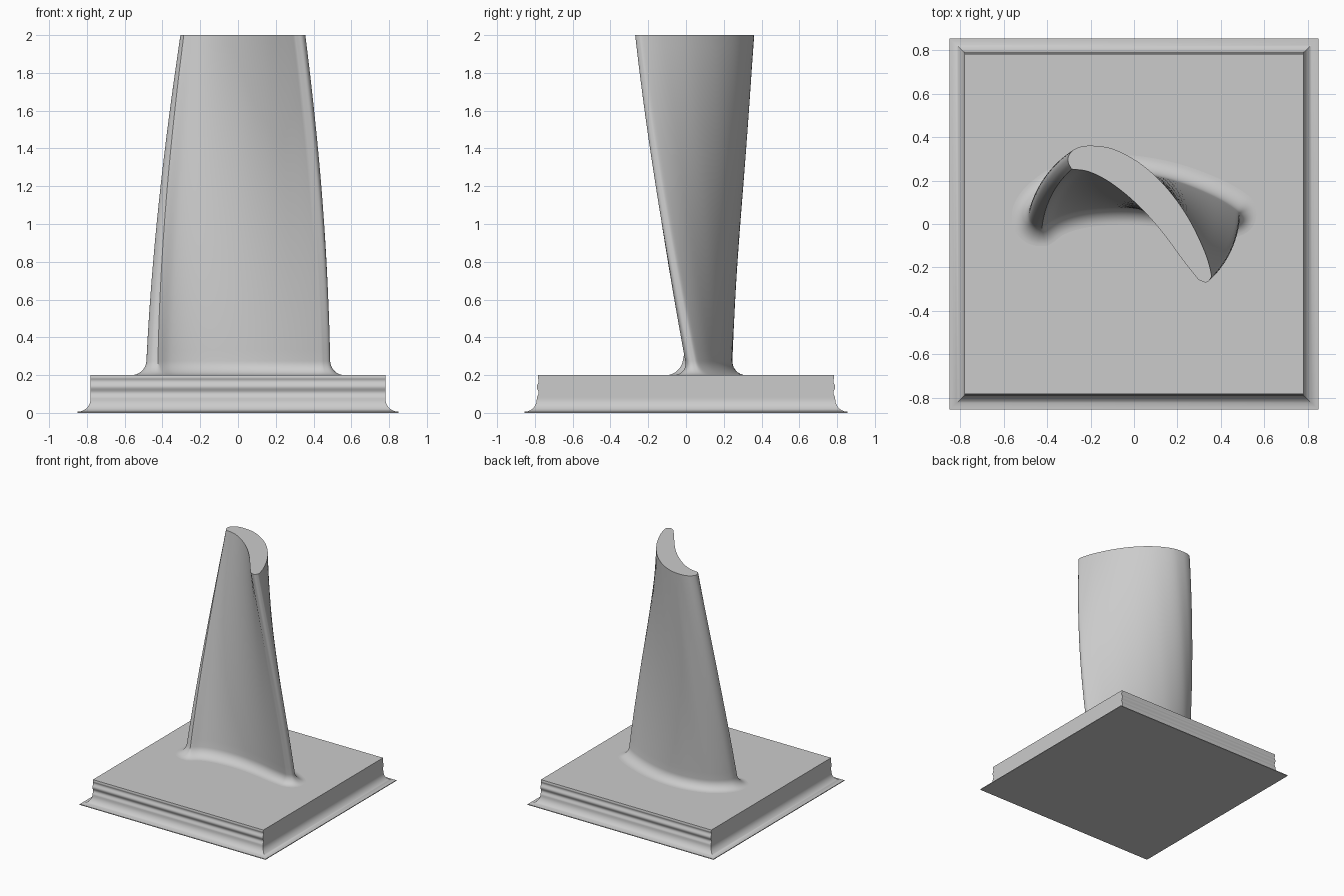
import bpy, bmesh, math
from mathutils import Vector, Matrix

cube = bpy.data.objects.get("Cube")
if cube:
    bpy.data.objects.remove(cube)

grey = bpy.data.materials.new("plain grey")
grey.use_nodes = True
COLOUR = (0.6, 0.6, 0.6, 1)
grey.diffuse_color = COLOUR
grey.node_tree.nodes["Principled BSDF"].inputs["Base Color"].default_value = COLOUR


def loft(name, rings, angle):
    """Skin closed rings of points, cap both ends and shade smooth."""
    bm = bmesh.new()
    loops = [[bm.verts.new(p) for p in ring] for ring in rings]
    n = len(loops[0])
    for a, b in zip(loops, loops[1:]):
        for i in range(n):
            j = (i + 1) % n
            bm.faces.new((a[i], a[j], b[j], b[i]))
    bm.faces.new(loops[0][::-1])
    bm.faces.new(loops[-1])
    bmesh.ops.recalc_face_normals(bm, faces=bm.faces)
    mesh = bpy.data.meshes.new(name)
    bm.to_mesh(mesh)
    bm.free()
    mesh.materials.append(grey)
    obj = bpy.data.objects.new(name, mesh)
    bpy.context.collection.objects.link(obj)
    bpy.ops.object.select_all(action="DESELECT")
    obj.select_set(True)
    bpy.context.view_layer.objects.active = obj
    bpy.ops.object.shade_smooth_by_angle(angle=math.radians(angle))
    return obj


def spline(pts, steps):
    """Smooth open curve through the points."""
    p = [Vector(q) for q in pts]
    p = [2 * p[0] - p[1]] + p + [2 * p[-1] - p[-2]]
    out = []
    for a, b, c, d in zip(p, p[1:], p[2:], p[3:]):
        for k in range(steps):
            t = k / steps
            out.append(0.5 * (2 * b + (c - a) * t + (2 * a - 5 * b + 4 * c - d) * t ** 2
                              + (3 * b - a - 3 * c + d) * t ** 3))
    return out + [p[-2]]


# Square base: concave flare at the foot, shallow ridges on front and back
HALF_X, HALF_Y, DECK = 0.78, 0.785, 0.2
FLARE, LIP = 0.07, 0.006
profile = [(0, FLARE, FLARE)]
for k in range(11):
    a = math.radians(9 * k)
    out = FLARE * (1 - math.sin(a))
    profile.append((LIP + FLARE * (1 - math.cos(a)), out, out + 0.005 * k / 10))
for k in range(1, 25):
    t = k / 24
    ridge = 0.005 * math.cos(4 * math.pi * t) if t < 0.875 else 0.005 * (1 - t) * 4 - 0.0025
    profile.append((LIP + FLARE + t * (DECK - LIP - FLARE), 0, ridge))
base_rings = [[(sx * (HALF_X + ox), sy * (HALF_Y + oy), z)
               for sx, sy in ((-1, -1), (1, -1), (1, 1), (-1, 1))]
              for z, ox, oy in profile]
loft("base", base_rings, 40)

# Blade section at the tip: rounded nose, convex back, thin edge, hollow face
nose_and_back = [(-.287, .253), (-.302, .28), (-.303, .31), (-.283, .338), (-.25, .355),
                 (-.195, .361), (-.11, .35), (-.02, .31), (.07, .247), (.165, .15),
                 (.255, .02), (.325, -.125), (.355, -.225), (.35, -.255), (.33, -.269),
                 (.297, -.257)]
hollow_face = [(.297, -.257), (.228, -.17), (.14, -.05), (.05, .055), (-.045, .143),
               (-.135, .207), (-.215, .243), (-.287, .253)]
section = spline(nose_and_back, 6) + spline(hollow_face, 8)[1:-1]
CENTRE = Vector((0.02, 0.015))
TWIST, GROWTH, FILLET, TOP = math.radians(42), 0.12, 0.075, 2.0


def blade_ring(z, grow=0.0):
    """Twisted and scaled section at a height, offset outwards by grow."""
    t = (TOP - z) / (TOP - DECK - FILLET)
    turn = Matrix.Rotation(TWIST * t, 2)
    mid = CENTRE - Vector((0.01 * t, 0))
    pts = [mid + (turn @ (p - CENTRE)) * (1 + GROWTH * t) for p in section]
    ring = []
    for i, p in enumerate(pts):
        d = (pts[(i + 1) % len(pts)] - pts[i - 1]).normalized()
        q = p + Vector((-d.y, d.x)) * grow
        ring.append((q.x, q.y, z))
    return ring


# Fillet at the foot of the blade, then the twisting blade itself
rings = [blade_ring(DECK - 0.01, FILLET)]
for k in range(11):
    a = math.radians(9 * k)
    rings.append(blade_ring(DECK + FILLET * (1 - math.cos(a)), FILLET * (1 - math.sin(a))))
foot = DECK + FILLET
rings += [blade_ring(foot + (TOP - foot) * k / 30) for k in range(1, 31)]
loft("blade", rings, 40)
